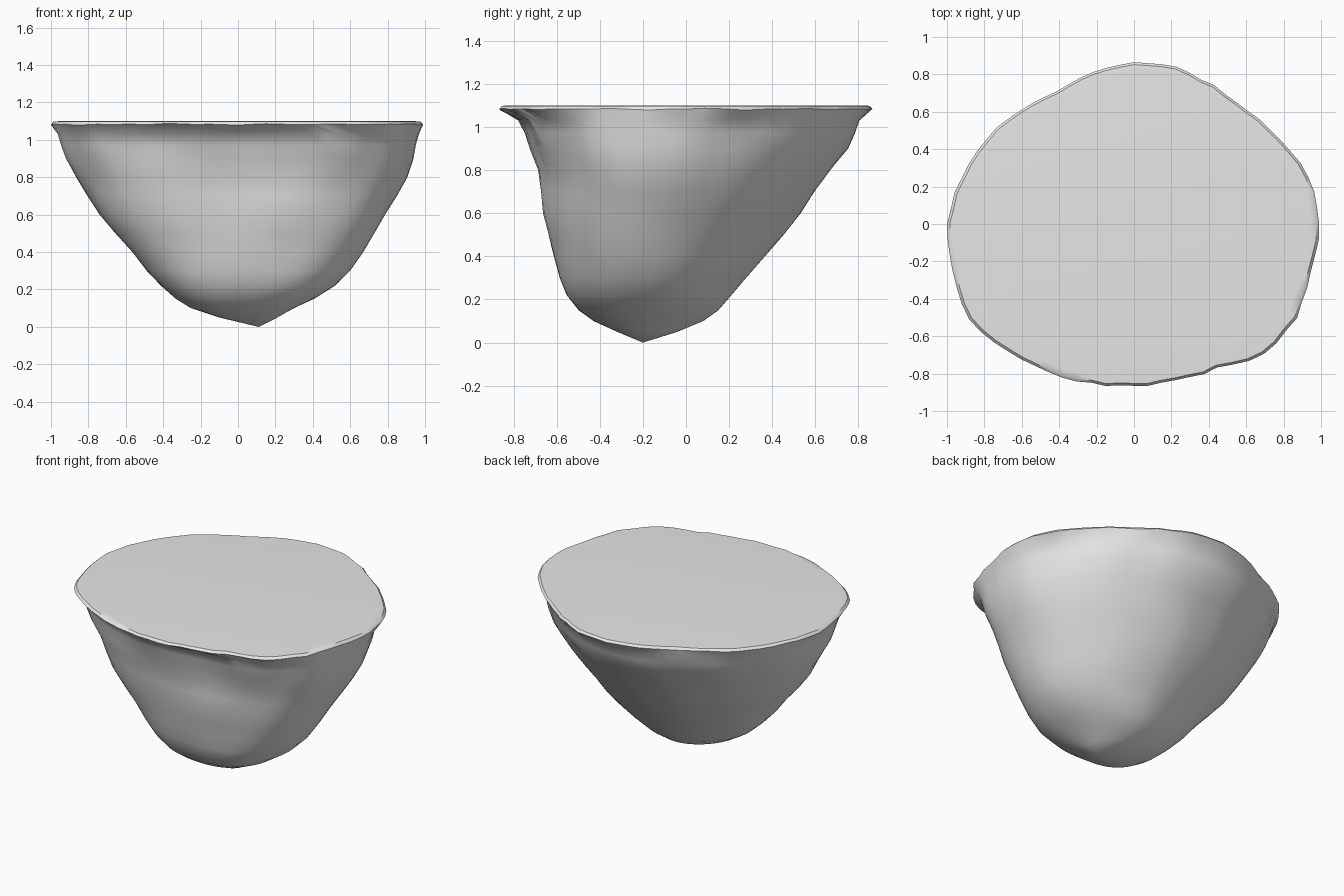
import bpy, bmesh, math
from mathutils import Vector, noise

if "Cube" in bpy.data.objects:
    bpy.data.objects.remove(bpy.data.objects["Cube"])

SEGMENTS = 72

# One plain stone material
stone = bpy.data.materials.new("grey_stone")
stone.use_nodes = True
stone.diffuse_color = (0.8, 0.8, 0.8, 1)
stone.node_tree.nodes["Principled BSDF"].inputs["Base Color"].default_value = (0.8, 0.8, 0.8, 1)

# Radius of the ragged plateau rim every 15 degrees, starting at +x
RIM = [.99, .97, .90, .855, .85, .865, .865, .84, .82, .855, .91, .955,
       1.0, 1.0, 1.02, .955, .915, .88, .865, .865, .89, .985, 1.0, .98]

# Rock levels: height, left/right extents, front/back extents, widest y
LEVELS = [
    (1.03, -.97, .98, -.78, .80, -.06),
    (.97, -.95, .96, -.755, .78, -.07),
    (.90, -.92, .94, -.735, .75, -.08),
    (.80, -.86, .90, -.69, .67, -.09),
    (.70, -.80, .845, -.67, .60, -.10),
    (.60, -.74, .79, -.66, .53, -.11),
    (.50, -.66, .73, -.635, .45, -.13),
    (.40, -.57, .67, -.61, .37, -.14),
    (.30, -.49, .60, -.585, .28, -.16),
    (.22, -.41, .52, -.555, .21, -.18),
    (.15, -.33, .41, -.50, .15, -.19),
    (.10, -.25, .30, -.43, .08, -.2),
    (.05, -.10, .21, -.32, -.04, -.2),
]


def rim_point(angle, scale, z):
    t = angle / math.tau * len(RIM)
    i = int(t)
    r = RIM[i % 24] + (RIM[(i + 1) % 24] - RIM[i % 24]) * (t - i)
    r += 0.012 * noise.noise(Vector((math.cos(angle), math.sin(angle), 0)) * 9)
    return Vector((r * scale * math.cos(angle), r * scale * math.sin(angle), z))


def rock_point(angle, level):
    """Rounded section: broad at the front, narrowing towards the back."""
    z, left, right, front, back, wide = level
    c, s = math.cos(angle), math.sin(angle)
    power = 2 / (2.35 if s < 0 else 1.85)
    mid = (left + right) / 2 if z > .2 else .1 + (left + right - .2) / 2
    x = mid + math.copysign(abs(c) ** power, c) * (right - left) / 2
    depth = (back - wide) if s > 0 else (wide - front)
    y = wide + math.copysign(abs(s) ** power, s) * depth
    p = Vector((x, y, z))
    p += 0.025 * z * noise.noise(p * 3.5) * Vector((c, s, 0))
    # Hollow running under the front lip
    if .75 < z < 1.04 and s < 0:
        p.y += .05 * (1 - abs(z - .93) / .2) * max(0, -s) ** 2 * max(0, noise.noise(p * 2) + .3)
    return p


# Floating rock: plateau, ragged rim, overhang and tapering underside
bm = bmesh.new()
angles = [math.tau * i / SEGMENTS for i in range(SEGMENTS)]
rings = [[rim_point(a, .95, 1.10) for a in angles],
         [rim_point(a, .985, 1.098) for a in angles],
         [rim_point(a, 1.0, 1.083 + .008 * noise.noise(Vector((a * 5, 0, 0)))) for a in angles]]
rings += [[rock_point(a, level) for a in angles] for level in LEVELS]

# Keep the rock just below the rim from bulging past it, and droop the lip
for lower in (3, 4, 5):
    for i, a in enumerate(angles):
        p, q = rings[lower][i], rim_point(a, 1.0, 0)
        limit = q.length * (1.0 - .012 * (lower - 2))
        flat = p.to_2d().length
        if flat > limit:
            p.x *= limit / flat
            p.y *= limit / flat

verts = [[bm.verts.new(p) for p in ring] for ring in rings]
bm.faces.new(verts[0])
for upper, lower in zip(verts, verts[1:]):
    for i in range(SEGMENTS):
        j = (i + 1) % SEGMENTS
        bm.faces.new((upper[i], lower[i], lower[j], upper[j]))
tip = bm.verts.new((.11, -.2, 0))
for i in range(SEGMENTS):
    bm.faces.new((verts[-1][i], tip, verts[-1][(i + 1) % SEGMENTS]))
bmesh.ops.recalc_face_normals(bm, faces=bm.faces)

mesh = bpy.data.meshes.new("floating_rock")
bm.to_mesh(mesh)
bm.free()
mesh.materials.append(stone)
rock = bpy.data.objects.new("floating_rock", mesh)
bpy.context.collection.objects.link(rock)
bpy.context.view_layer.objects.active = rock
rock.select_set(True)
bpy.ops.object.shade_smooth_by_angle(angle=math.radians(40))
